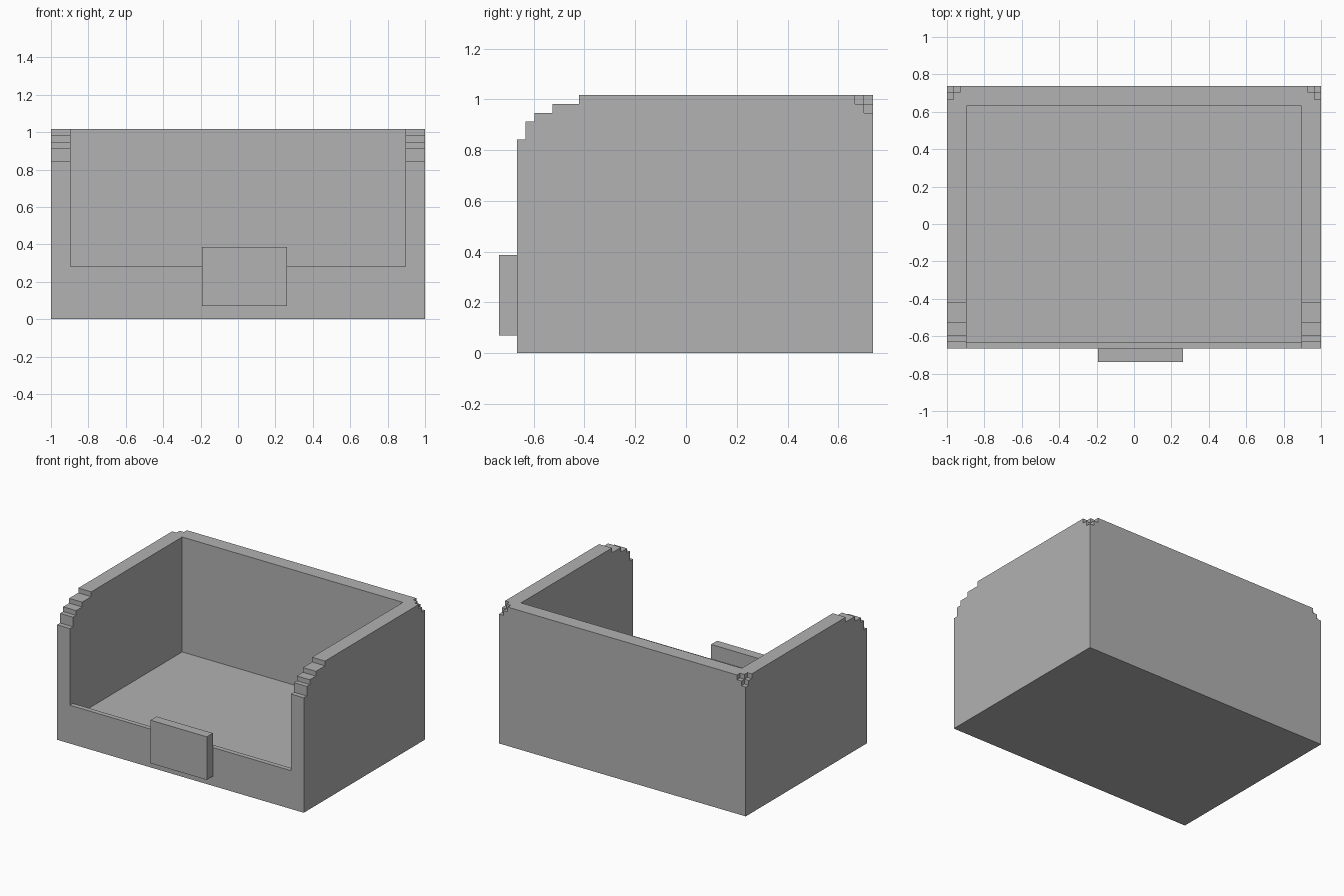
import bpy, bmesh
from mathutils import Vector

cube = bpy.data.objects.get("Cube")
if cube:
    bpy.data.objects.remove(cube, do_unlink=True)

# Everything sits on a regular unit grid, counted from the front left floor corner
WIDTH, DEPTH, HEIGHT = 57, 42, 29
UNIT = 2 / WIDTH
WALL = 3

grey = bpy.data.materials.new("plain_grey")
grey.use_nodes = True
colour = (0.445, 0.445, 0.445, 1)
grey.diffuse_color = colour
grey.node_tree.nodes["Principled BSDF"].inputs["Base Color"].default_value = colour


def place(x, y, z):
    return Vector((x - WIDTH / 2, y - DEPTH / 2, z)) * UNIT


def extrude_profile(name, profile, x0, x1):
    """Extrude a (y, z) outline along x from x0 to x1."""
    bm = bmesh.new()
    face = bm.faces.new([bm.verts.new(place(x0, y, z)) for y, z in profile])
    moved = bmesh.ops.extrude_face_region(bm, geom=[face])["geom"]
    verts = [v for v in moved if isinstance(v, bmesh.types.BMVert)]
    bmesh.ops.translate(bm, verts=verts, vec=Vector(((x1 - x0) * UNIT, 0, 0)))
    bmesh.ops.recalc_face_normals(bm, faces=bm.faces)
    mesh = bpy.data.meshes.new(name)
    bm.to_mesh(mesh)
    bm.free()
    mesh.materials.append(grey)
    obj = bpy.data.objects.new(name, mesh)
    bpy.context.collection.objects.link(obj)
    return obj


def box(name, x, y, z):
    outline = [(y[0], z[0]), (y[1], z[0]), (y[1], z[1]), (y[0], z[1])]
    return extrude_profile(name, outline, *x)


# Solid block whose front top edge is stepped
steps = [(2, 24), (3, 26), (4, 27), (6, 28), (9, HEIGHT)]
outline = [(DEPTH, HEIGHT), (DEPTH, 0), (2, 0)]
for i, (y, z) in enumerate(steps):
    if i:
        outline.append((y, steps[i - 1][1]))
    outline.append((y, z))
shell = extrude_profile("open_box_shell", outline, 0, WIDTH)

# Hollow inside and the low front opening
inner = (WALL, WIDTH - WALL)
cutters = [
    box("cavity_cutter", inner, (3, DEPTH - WALL), (5, HEIGHT + 5)),
    box("opening_cutter", inner, (0, 5), (8, HEIGHT + 5)),
]

# Small stepped notches at the two back top corners
for a, b, c in ((2, 1, 1), (1, 2, 1), (1, 1, 2)):
    for x in ((-1, a), (WIDTH - a, WIDTH + 1)):
        cutters.append(box("notch_cutter", x, (DEPTH - b, DEPTH + 1),
                           (HEIGHT - c, HEIGHT + 1)))

for cutter in cutters:
    cutter.hide_render = True
    mod = shell.modifiers.new(cutter.name, "BOOLEAN")
    mod.operation = "DIFFERENCE"
    mod.solver = "EXACT"
    mod.object = cutter

# Bake the cuts and drop the helpers
graph = bpy.context.evaluated_depsgraph_get()
baked = bpy.data.meshes.new_from_object(shell.evaluated_get(graph))
shell.modifiers.clear()
shell.data = baked
for cutter in cutters:
    bpy.data.objects.remove(cutter, do_unlink=True)

# Blank plate on the front, slightly off centre
box("front_plate", (23, 36), (0, 2), (2, 11))
